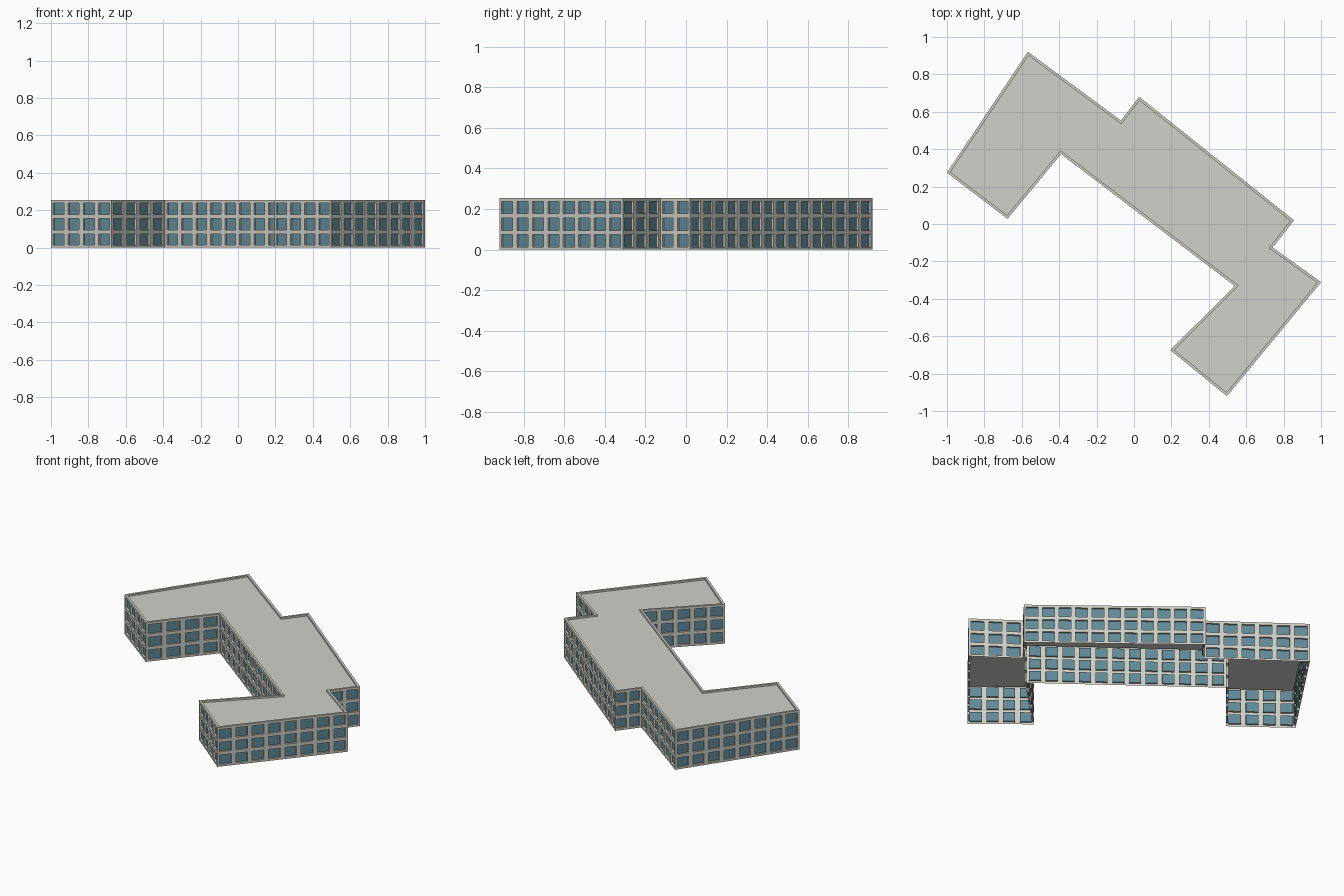
import bpy, bmesh, math
from mathutils import Vector

if "Cube" in bpy.data.objects:
    bpy.data.objects.remove(bpy.data.objects["Cube"])

# Footprint corners, counter-clockwise
FOOT = [(-1.0, 0.274), (-0.676, 0.028), (-0.39, 0.374), (0.539, -0.331),
        (0.194, -0.674), (0.497, -0.92), (1.0, -0.311), (0.741, -0.126),
        (0.855, 0.02), (0.027, 0.68), (-0.07, 0.553), (-0.567, 0.92)]
FLOOR = 0.082
TOP = 0.254
DECK = 0.243


def mat(name, r, g, b):
    m = bpy.data.materials.new(name)
    m.diffuse_color = (r, g, b, 1)
    m.use_nodes = True
    m.node_tree.nodes["Principled BSDF"].inputs["Base Color"].default_value = m.diffuse_color
    return m


wall_m = mat("wall_render", 0.62, 0.62, 0.56)
glass_m = mat("window_glass", 0.12, 0.25, 0.31)
roof_m = mat("roof_grey", 0.64, 0.64, 0.595)


def shrink(pts, d):
    """Offset the outline inwards by d."""
    out = []
    for i, p in enumerate(pts):
        a, b, c = Vector(pts[i - 1]), Vector(p), Vector(pts[(i + 1) % len(pts)])
        n1 = Vector((-(b - a).y, (b - a).x)).normalized()
        n2 = Vector((-(c - b).y, (c - b).x)).normalized()
        out.append(tuple(b + (n1 + n2) * (d / (1 + n1.dot(n2)))))
    return out


def finish(bm, name, mats):
    me = bpy.data.meshes.new(name)
    bm.to_mesh(me)
    bm.free()
    for m in mats:
        me.materials.append(m)
    ob = bpy.data.objects.new(name, me)
    bpy.context.collection.objects.link(ob)
    return ob


# Walls: an open shell with a grid of bays per side and recessed panes
bm = bmesh.new()
panes = []
zs = [0]
for f in range(3):
    zs += [f * FLOOR + 0.013, f * FLOOR + 0.074]
zs.append(TOP)
for i, p in enumerate(FOOT):
    a, b = Vector(p), Vector(FOOT[(i + 1) % len(FOOT)])
    bays = max(1, round((b - a).length / 0.1))
    us = [0]
    for k in range(bays):
        us += [(k + 0.14) / bays, (k + 0.86) / bays]
    us.append(1)
    grid = [[bm.verts.new((*a.lerp(b, u), z)) for u in us] for z in zs]
    for r in range(len(zs) - 1):
        for c in range(len(us) - 1):
            f = bm.faces.new((grid[r][c], grid[r][c + 1],
                              grid[r + 1][c + 1], grid[r + 1][c]))
            if r % 2 and c % 2:
                panes.append(f)
bm.normal_update()
bmesh.ops.inset_individual(bm, faces=panes, thickness=0.0, depth=-0.012)
for f in panes:
    f.material_index = 1
finish(bm, "walls_with_windows", [wall_m, glass_m])

# Parapet: flat top and inner face
inner = shrink(FOOT, 0.014)
bm = bmesh.new()
loops = [[bm.verts.new((x, y, z)) for x, y in pts]
         for pts, z in ((FOOT, TOP), (inner, TOP), (inner, DECK))]
n = len(FOOT)
for lo, hi in zip(loops, loops[1:]):
    for i in range(n):
        j = (i + 1) % n
        bm.faces.new((lo[i], lo[j], hi[j], hi[i]))
finish(bm, "parapet", [wall_m])

# Roof deck
bm = bmesh.new()
bm.faces.new([bm.verts.new((x, y, DECK)) for x, y in inner])
finish(bm, "roof_deck", [roof_m])
